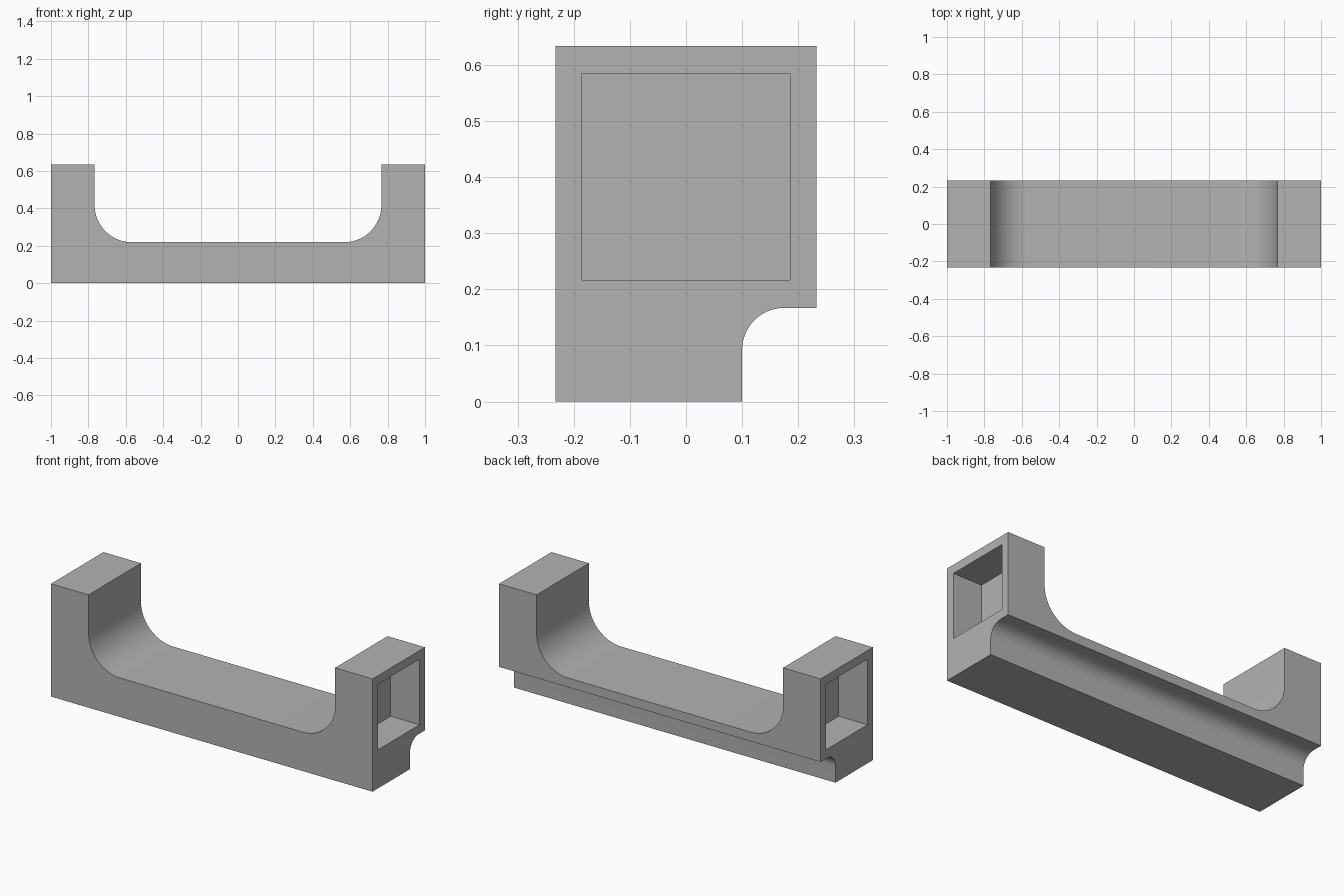
import bpy
import bmesh
from math import sin, cos, pi
from mathutils import Vector

old = bpy.data.objects.get("Cube")
if old:
    bpy.data.objects.remove(old, do_unlink=True)

grey = bpy.data.materials.new("matte grey")
grey.use_nodes = True
colour = (0.45, 0.45, 0.45, 1)
grey.diffuse_color = colour
grey.node_tree.nodes["Principled BSDF"].inputs["Base Color"].default_value = colour


def arc(cx, cz, r, start, end, steps=20):
    """Points on an arc, angles in units of pi."""
    angles = [pi * (start + (end - start) * i / steps) for i in range(steps + 1)]
    return [(cx + r * cos(a), cz + r * sin(a)) for a in angles]


def prism(name, points, direction):
    """Extrude a closed profile of 3D points along a direction."""
    bm = bmesh.new()
    face = bm.faces.new([bm.verts.new(p) for p in points])
    ext = bmesh.ops.extrude_face_region(bm, geom=[face])
    moved = [v for v in ext["geom"] if isinstance(v, bmesh.types.BMVert)]
    bmesh.ops.translate(bm, verts=moved, vec=Vector(direction))
    bmesh.ops.recalc_face_normals(bm, faces=bm.faces)
    mesh = bpy.data.meshes.new(name)
    bm.to_mesh(mesh)
    bm.free()
    mesh.materials.append(grey)
    obj = bpy.data.objects.new(name, mesh)
    bpy.context.collection.objects.link(obj)
    return obj


def cut(target, cutter):
    """Subtract a cutter and hide it."""
    cutter.hide_render = True
    cutter.hide_viewport = True
    cutter.display_type = 'WIRE'
    mod = target.modifiers.new(cutter.name, 'BOOLEAN')
    mod.operation = 'DIFFERENCE'
    mod.solver = 'EXACT'
    mod.object = cutter


# Cradle body: U-shaped profile with large inner fillets
half_width, half_depth, height = 1.0, 0.233, 0.634
inner, floor, radius = 0.767, 0.219, 0.2
right_half = ([(half_width, 0), (half_width, height), (inner, height)]
              + arc(inner - radius, floor + radius, radius, 0, -0.5))
outline = right_half + [(-x, z) for x, z in reversed(right_half)]
body = prism("cradle_body", [(x, -half_depth, z) for x, z in outline],
             (0, 2 * half_depth, 0))

# Rounded step along the lower back edge
step = ([(0.1, -0.1), (0.3, -0.1), (0.3, 0.167)]
        + arc(0.175, 0.092, 0.075, 0.5, 1))
cut(body, prism("back_step_cutter", [(-1.1, y, z) for y, z in step], (2.2, 0, 0)))

# Rectangular pocket in each end
pocket = [(-0.185, 0.217), (0.185, 0.217), (0.185, 0.585), (-0.185, 0.585)]
for side, name in ((1, "left"), (-1, "right")):
    cut(body, prism(name + "_pocket_cutter",
                    [(side * 0.82, y, z) for y, z in pocket], (side * 0.3, 0, 0)))

# Bake the cuts, then smooth only the curved faces
bpy.context.view_layer.update()
graph = bpy.context.evaluated_depsgraph_get()
body_mesh = bpy.data.meshes.new_from_object(body.evaluated_get(graph))
body.modifiers.clear()
body.data = body_mesh
for obj in [o for o in bpy.data.objects if o.name.endswith("_cutter")]:
    bpy.data.objects.remove(obj, do_unlink=True)
bpy.ops.object.select_all(action='DESELECT')
body.select_set(True)
bpy.context.view_layer.objects.active = body
bpy.ops.object.shade_smooth_by_angle(angle=pi / 6)
